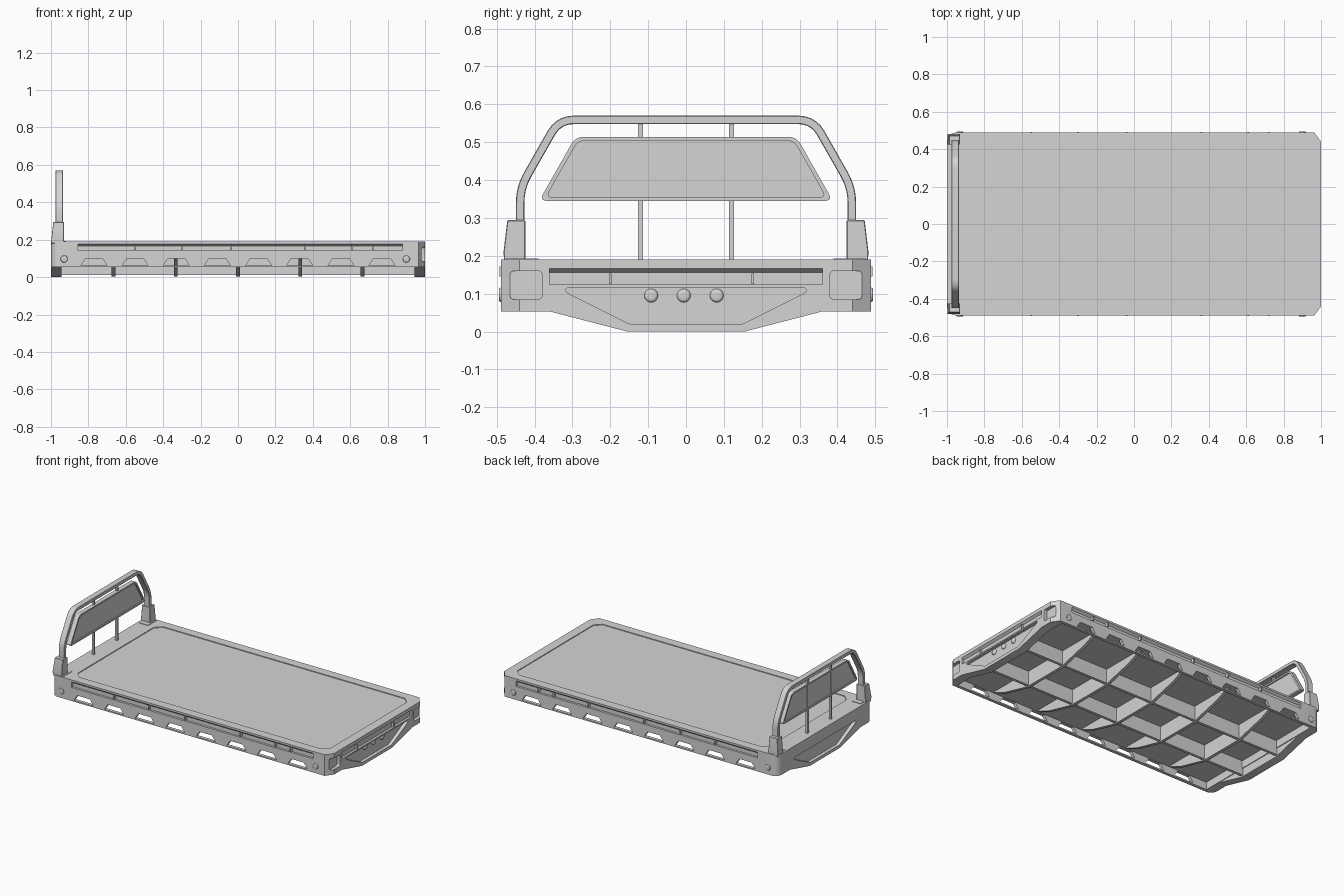
import bpy, bmesh, math
from mathutils import Vector

cube = bpy.data.objects.get("Cube")
if cube:
    bpy.data.objects.remove(cube)

grey = bpy.data.materials.new("light_grey")
grey.use_nodes = True
COLOUR = (0.66, 0.66, 0.66, 1)
grey.diffuse_color = COLOUR
for node in grey.node_tree.nodes:
    if node.type == "BSDF_PRINCIPLED":
        node.inputs["Base Color"].default_value = COLOUR
        node.inputs["Roughness"].default_value = 0.7
parts = []


def prism(name, axis, outline, lo, hi, part=True):
    """Extrude a 2D outline along an axis: x takes (y, z), y takes (x, z), z takes (x, y)."""
    place = {"x": lambda a, b, t: (t, a, b),
             "y": lambda a, b, t: (a, t, b),
             "z": lambda a, b, t: (a, b, t)}[axis]
    bm = bmesh.new()
    face = bm.faces.new([bm.verts.new(place(a, b, lo)) for a, b in outline])
    grown = bmesh.ops.extrude_face_region(bm, geom=[face])["geom"]
    bmesh.ops.translate(bm, vec=place(0, 0, hi - lo),
                        verts=[v for v in grown if isinstance(v, bmesh.types.BMVert)])
    bmesh.ops.recalc_face_normals(bm, faces=bm.faces)
    mesh = bpy.data.meshes.new(name)
    bm.to_mesh(mesh)
    bm.free()
    mesh.materials.append(grey)
    obj = bpy.data.objects.new(name, mesh)
    bpy.context.collection.objects.link(obj)
    if part:
        parts.append(obj)
    return obj


def rect(a0, a1, b0, b1):
    return [(a0, b0), (a1, b0), (a1, b1), (a0, b1)]


def box(name, x0, x1, y0, y1, z0, z1, part=True):
    return prism(name, "z", rect(x0, x1, min(y0, y1), max(y0, y1)), z0, z1, part)


def disc(a, b, r, n=20):
    return [(a + r * math.cos(math.tau * i / n), b + r * math.sin(math.tau * i / n))
            for i in range(n)]


def rounded(points, r, closed=True, n=5):
    """Replace each corner of a path by a quadratic fillet."""
    pts = [Vector(p) for p in points]
    out = []
    for i, p in enumerate(pts):
        if not closed and i in (0, len(pts) - 1):
            out.append(p)
            continue
        before, after = pts[i - 1] - p, pts[(i + 1) % len(pts)] - p
        a = p + before.normalized() * min(r, before.length * 0.45)
        b = p + after.normalized() * min(r, after.length * 0.45)
        for k in range(n + 1):
            t = k / n
            out.append(a * (1 - t) ** 2 + p * 2 * t * (1 - t) + b * t * t)
    return out


def mirrored(half):
    """Complete a right-hand half outline across the first coordinate."""
    return half + [(-a, b) for a, b in reversed(half)]


def bake(obj):
    graph = bpy.context.evaluated_depsgraph_get()
    mesh = bpy.data.meshes.new_from_object(obj.evaluated_get(graph))
    obj.modifiers.clear()
    obj.data = mesh


def combine(obj, helpers, operation):
    for helper in helpers:
        mod = obj.modifiers.new("cut", "BOOLEAN")
        mod.operation, mod.object, mod.solver = operation, helper, "EXACT"
        helper.hide_render = True
    bpy.context.view_layer.update()
    bake(obj)
    for helper in helpers:
        bpy.data.objects.remove(helper)


def soften(obj, width, segments=2):
    mod = obj.modifiers.new("soften", "BEVEL")
    mod.width, mod.segments, mod.limit_method = width, segments, "ANGLE"
    bpy.context.view_layer.update()
    bake(obj)


# Tray body: chamfered rear corners, rounded headboard corners
W = 0.488
arc = [(-0.955 - 0.045 * math.sin(i * math.pi / 10), W - 0.045 + 0.045 * math.cos(i * math.pi / 10))
       for i in range(6)]
half = [(1, 0.44), (0.965, W)] + arc
body = prism("tray_body", "z", half + [(x, -y) for x, y in reversed(half)], 0.053, 0.19)

# Sloped skirts under both ends
skirt = mirrored([(0.155, 0), (0.36, 0.053), (0.36, 0.1)])
combine(body, [prism("skirt", "x", skirt, 0.945, 1, False),
               prism("skirt", "x", skirt, -1, -0.945, False)], "UNION")

# Hollow underside and shallow recessed floor
cutters = [box("hollow", -0.94, 0.94, -0.468, 0.468, -0.1, 0.102, False),
           prism("floor", "z", [(-0.88, -0.39), (-0.84, -0.43), (0.9, -0.43), (0.94, -0.39),
                                (0.94, 0.39), (0.9, 0.43), (-0.84, 0.43), (-0.88, 0.39)],
                 0.185, 0.3, False)]

# Side slots, and side grooves with a sloping upper face
for s in (-1, 1):
    lo, hi = sorted((s * 0.45, s * 0.52))
    for i in range(8):
        x = -0.77 + 0.22 * i
        cutters.append(prism("slot", "y", [(x - 0.07, 0.062), (x + 0.07, 0.062),
                                           (x + 0.045, 0.099), (x - 0.045, 0.099)], lo, hi, False))
    groove = [(0.474, 0.141), (0.52, 0.141), (0.52, 0.178), (W, 0.178), (0.474, 0.166)]
    cutters.append(prism("groove", "x", [(s * y, z) for y, z in groove], -0.855, 0.88, False))
    # Square pockets on the rear corners
    pocket = rounded(rect(min(s * 0.38, s * 0.465), max(s * 0.38, s * 0.465), 0.085, 0.16), 0.012)
    cutters.append(prism("pocket", "x", pocket, 0.978, 1.1, False))

# Rear groove and trapezoid recesses in both ends
recess = rounded(mirrored([(0.15, 0.02), (0.317, 0.104), (0.317, 0.115)]), 0.006)
cutters += [prism("rear_groove", "y", [(0.985, 0.124), (1.1, 0.124), (1.1, 0.167),
                                       (1, 0.167), (0.985, 0.156)], -0.36, 0.36, False),
            prism("recess", "x", recess, 0.978, 1.1, False),
            prism("recess", "x", recess, -1.1, -0.978, False)]
combine(body, cutters, "DIFFERENCE")

# Side groove brackets and corner bolts
for s, side in ((-1, "right"), (1, "left")):
    for x in (-0.55, -0.3, -0.04, 0.36, 0.61, 0.72):
        box(side + "_groove_bracket", x - 0.004, x + 0.004, s * 0.47, s * 0.493, 0.145, 0.172)
    lo, hi = sorted((s * 0.48, s * 0.494))
    for x in (-0.93, 0.9):
        soften(prism(side + "_bolt", "y", disc(x, 0.097, 0.019), lo, hi), 0.005, 3)

# Rear groove brackets and three domed round lights
for y in (-0.2, 0.176):
    box("rear_groove_bracket", 0.975, 0.9995, y - 0.003, y + 0.003, 0.126, 0.153)
for y in (-0.092, -0.006, 0.081):
    soften(prism("round_light", "x", disc(y, 0.095, 0.018), 0.965, 0.988), 0.008, 4)

# Underframe: tapered cross members and two long beams
member = mirrored([(0.155, 0.004), (0.36, 0.056), (0.46, 0.098), (0.46, 0.11)])
for i in range(-2, 3):
    prism("cross_member", "x", member, i * 0.333 - 0.01, i * 0.333 + 0.01)
for s in (-1, 1):
    box("long_beam", -0.945, 0.945, s * 0.145, s * 0.163, 0.01, 0.11)

# Headboard hoop: a band around a rounded path
path = rounded([(-0.438, 0.27), (-0.438, 0.38), (-0.336, 0.559), (0.336, 0.559), (0.438, 0.38),
                (0.438, 0.27)], 0.04, closed=False)
outer, inner = [], []
for i, p in enumerate(path):
    d = (path[min(i + 1, len(path) - 1)] - path[max(i - 1, 0)]).normalized()
    side = Vector((-d.y, d.x)) * 0.0112
    outer.append(p + side)
    inner.append(p - side)
soften(prism("headboard_hoop", "x", outer + inner[::-1], -0.976, -0.936), 0.002, 1)

# Headboard panel with a raised rim on both faces
panel = prism("headboard_panel", "x",
              rounded(mirrored([(0.388, 0.345), (0.292, 0.514)]), 0.022), -0.966, -0.937)
pane = rounded(mirrored([(0.37, 0.355), (0.285, 0.504)]), 0.018)
combine(panel, [prism("pane", "x", pane, -0.945, -0.9, False),
                prism("pane", "x", pane, -1, -0.959, False)], "DIFFERENCE")

# Headboard uprights and corner posts
for s in (-1, 1):
    box("headboard_upright", -0.963, -0.949, s * 0.113, s * 0.127, 0.18, 0.555)
    post = [(0.424, 0.18), (0.48, 0.18), (0.482, 0.21), (0.472, 0.294), (0.424, 0.294)]
    obj = prism("corner_post", "x", [(s * y, z) for y, z in post], -0.998, -0.93)
    for v in obj.data.vertices:
        if v.co.z > 0.25 and v.co.x < -0.95:
            v.co.x = -0.988
    soften(obj, 0.002, 1)
    box("post_flange", -0.985, -0.92, s * 0.39, s * 0.475, 0.18, 0.193)

# Smooth shading with sharp edges kept
bpy.ops.object.select_all(action="DESELECT")
for obj in parts:
    obj.select_set(True)
bpy.context.view_layer.objects.active = body
bpy.ops.object.shade_smooth_by_angle(angle=math.radians(30))
